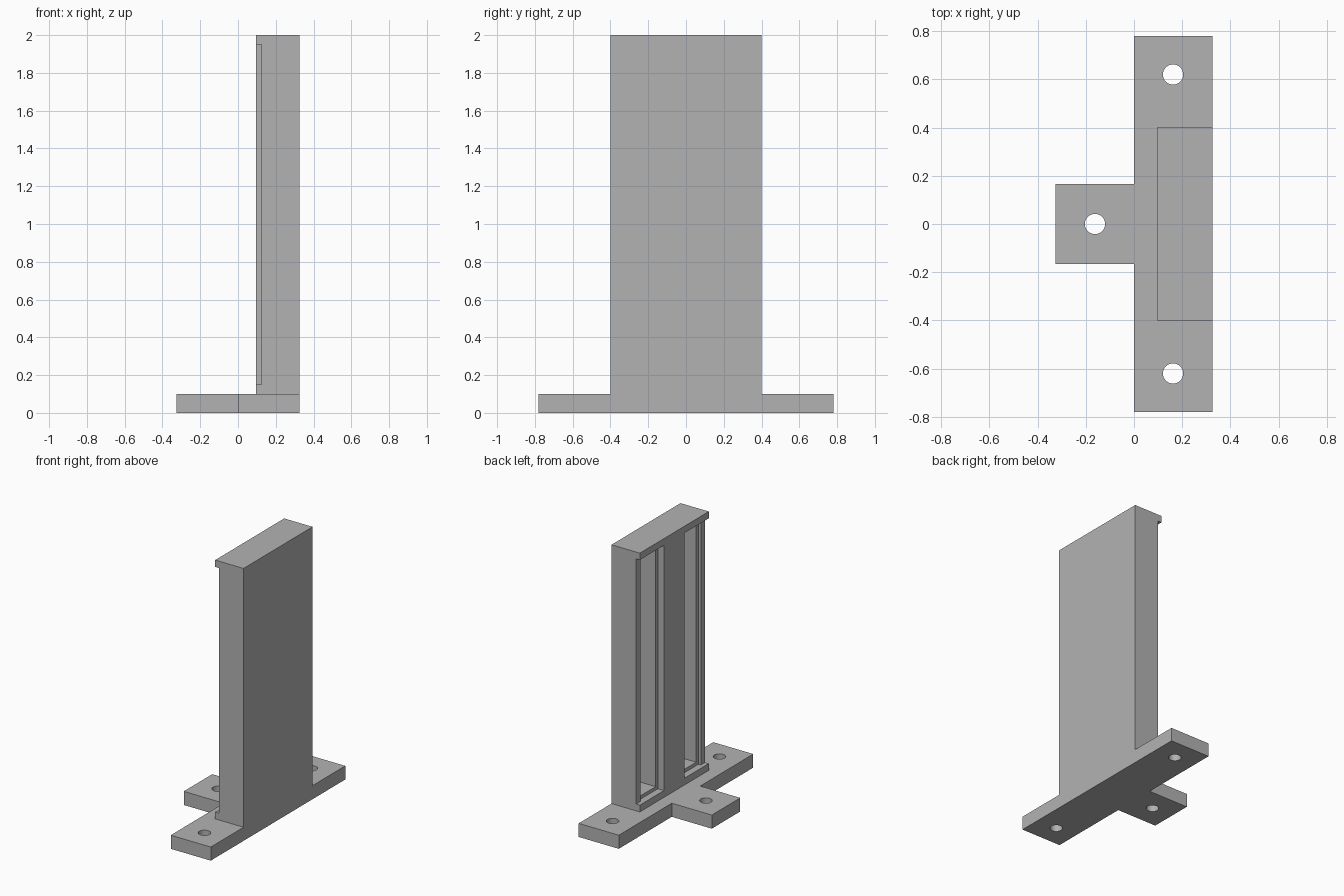
import bpy
import bmesh

default = bpy.data.objects.get("Cube")
if default:
    bpy.data.objects.remove(default, do_unlink=True)

grey = bpy.data.materials.new("plain grey")
grey.use_nodes = True
colour = (0.45, 0.45, 0.45, 1)
grey.diffuse_color = colour
grey.node_tree.nodes["Principled BSDF"].inputs["Base Color"].default_value = colour


def add_box(name, x, y, z):
    """Box from (low, high) ranges on each axis."""
    centre = [(a + b) / 2 for a, b in (x, y, z)]
    bpy.ops.mesh.primitive_cube_add(size=1, location=centre)
    ob = bpy.context.object
    ob.name = name
    ob.scale = [b - a for a, b in (x, y, z)]
    bpy.ops.object.transform_apply(location=True, rotation=False, scale=True)
    ob.data.materials.append(grey)
    return ob


def combine(target, tool, operation):
    tool.hide_render = True
    mod = target.modifiers.new(operation.lower(), "BOOLEAN")
    mod.operation = operation
    mod.solver = "EXACT"
    mod.object = tool
    bpy.context.view_layer.objects.active = target
    bpy.ops.object.modifier_apply(modifier=mod.name)
    bpy.data.objects.remove(tool, do_unlink=True)


# T-shaped foot plate
outline = [(-0.325, -0.165), (0, -0.165), (0, -0.78), (0.325, -0.78),
           (0.325, 0.78), (0, 0.78), (0, 0.165), (-0.325, 0.165)]
mesh = bpy.data.meshes.new("bracket")
bm = bmesh.new()
face = bm.faces.new([bm.verts.new((x, y, 0)) for x, y in outline])
extruded = bmesh.ops.extrude_face_region(bm, geom=[face])["geom"]
bmesh.ops.translate(bm, vec=(0, 0, 0.1),
                    verts=[v for v in extruded if isinstance(v, bmesh.types.BMVert)])
bmesh.ops.recalc_face_normals(bm, faces=bm.faces)
bm.to_mesh(mesh)
bm.free()
mesh.materials.append(grey)
bracket = bpy.data.objects.new("bracket", mesh)
bpy.context.collection.objects.link(bracket)

# Screw holes
for x, y in [(0.162, 0.62), (0.162, -0.62), (-0.162, 0)]:
    bpy.ops.mesh.primitive_cylinder_add(vertices=32, radius=0.042, depth=0.4,
                                        location=(x, y, 0.05))
    combine(bracket, bpy.context.object, "DIFFERENCE")

# Upright column with end lips, a centre rib and two hollow bays
column = add_box("column", (0.095, 0.325), (-0.4, 0.4), (0.05, 2))


def cut_bay(name, x, inner, outer, z):
    """Cut the same opening on both sides of the centre rib."""
    for side in (1, -1):
        y = sorted((side * inner, side * outer))
        combine(column, add_box(name, x, y, z), "DIFFERENCE")


cut_bay("side_recess", (0, 0.125), 0.12, 0.5, (0.15, 1.95))
cut_bay("panel_rebate", (0.05, 0.145), 0.12, 0.35, (0.15, 1.95))
cut_bay("deep_bay", (0.05, 0.275), 0.145, 0.325, (0.175, 1.925))

combine(bracket, column, "UNION")
for polygon in bracket.data.polygons:
    polygon.use_smooth = False
